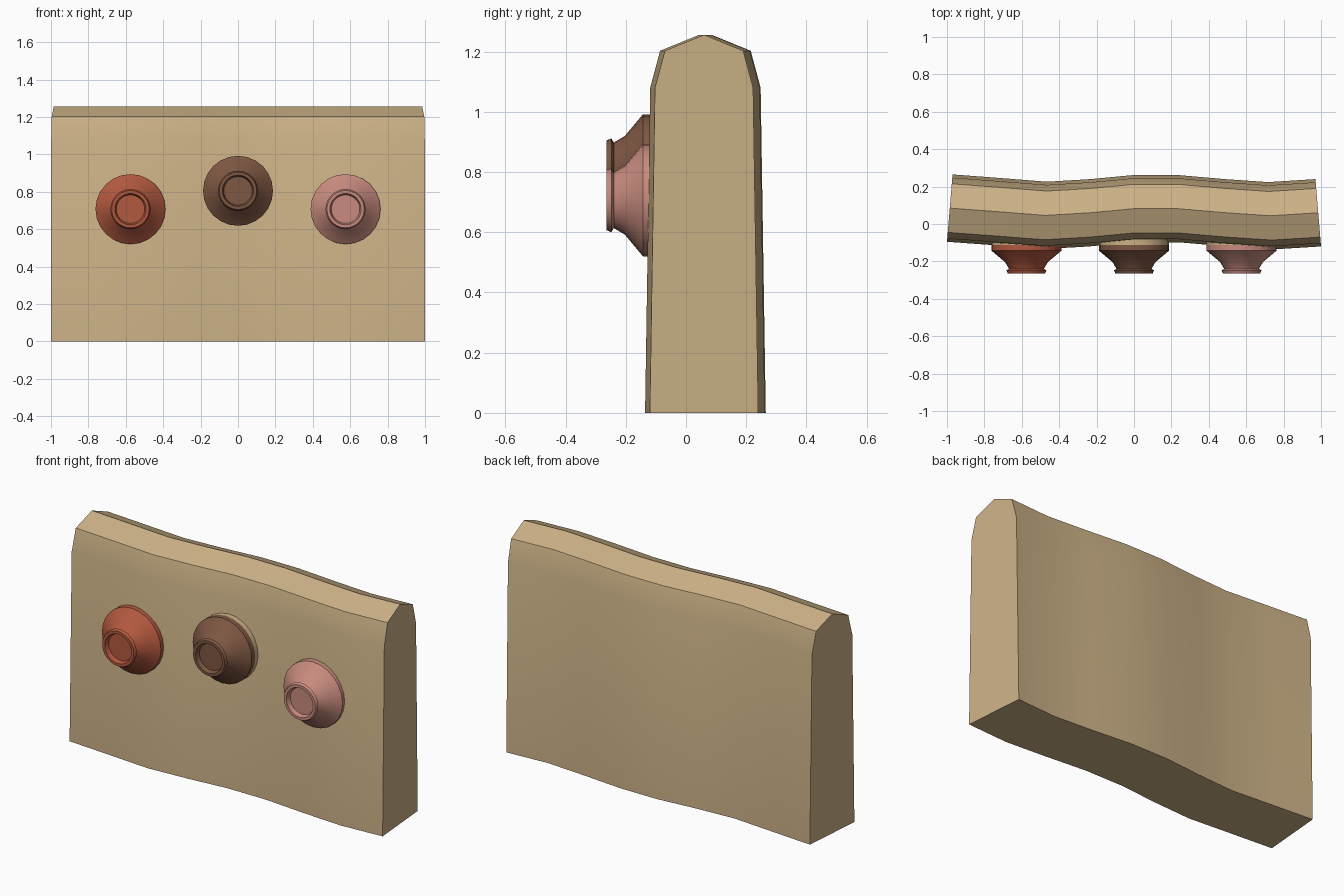
import bpy, bmesh, math
from mathutils import Matrix, Vector

cube = bpy.data.objects.get("Cube")
if cube:
    bpy.data.objects.remove(cube, do_unlink=True)


def material(name, rgb):
    m = bpy.data.materials.new(name)
    m.use_nodes = True
    m.diffuse_color = (*rgb, 1)
    m.node_tree.nodes["Principled BSDF"].inputs["Base Color"].default_value = (*rgb, 1)
    return m


def finish(bm, name, mats, angle):
    bmesh.ops.recalc_face_normals(bm, faces=bm.faces)
    mesh = bpy.data.meshes.new(name)
    bm.to_mesh(mesh)
    bm.free()
    for m in mats:
        mesh.materials.append(m)
    ob = bpy.data.objects.new(name, mesh)
    bpy.context.collection.objects.link(ob)
    bpy.ops.object.select_all(action='DESELECT')
    ob.select_set(True)
    bpy.context.view_layer.objects.active = ob
    bpy.ops.object.shade_smooth_by_angle(angle=math.radians(angle))
    return ob


sand = material("sand", (0.60, 0.44, 0.24))
red = material("brick_red", (0.45, 0.10, 0.05))
brown = material("brown", (0.21, 0.095, 0.055))
pink = material("dusty_pink", (0.58, 0.26, 0.21))

# Wall: a peaked cross-section swept along a gently wavy line
HALF = [(0.18, 0), (0.163, 1.08), (0.13, 1.203)]
section = [(-d, z) for d, z in HALF] + [(0, 1.256)] + [(d, z) for d, z in reversed(HALF)]
path = [(-1, 0.085), (-0.74, 0.066), (-0.48, 0.046), (-0.24, 0.06), (0, 0.082),
        (0.24, 0.082), (0.5, 0.06), (0.74, 0.044), (1, 0.06)]
bm = bmesh.new()
rings = []
for x, c in path:
    # the back is slightly shorter than the front
    rings.append([bm.verts.new((x * (0.985 - 0.083 * d), c + d, z)) for d, z in section])
for a, b in zip(rings, rings[1:]):
    for i in range(len(section)):
        j = (i + 1) % len(section)
        bm.faces.new((a[i], a[j], b[j], b[i]))
bm.faces.new(rings[0])
bm.faces.new(rings[-1])
finish(bm, "wall", [sand], 30)

# Knobs: lathed flared stems with a rimmed, recessed end, on a sand collar
PROFILE = [(0, -0.04), (0.187, -0.04), (0.187, -0.112), (0.187, -0.143), (0.115, -0.203),
           (0.093, -0.24), (0.107, -0.248), (0.1, -0.264), (0.084, -0.264),
           (0.076, -0.24), (0, -0.24)]


def knob(name, x, z, mat):
    bm = bmesh.new()
    verts = [bm.verts.new((r, y, 0)) for r, y in PROFILE]
    edges = [bm.edges.new(pair) for pair in zip(verts, verts[1:])]
    bmesh.ops.spin(bm, geom=verts + edges, cent=(0, 0, 0), axis=(0, 1, 0),
                   angle=math.tau, steps=24, use_duplicate=False)
    bmesh.ops.remove_doubles(bm, verts=bm.verts, dist=0.0005)
    for f in bm.faces:
        f.material_index = 0 if f.calc_center_median().y > -0.11 else 1
    bmesh.ops.transform(bm, matrix=Matrix.Translation(Vector((x, 0, z))), verts=bm.verts)
    finish(bm, name, [sand, mat], 35)


knob("right_knob", -0.575, 0.707, red)
knob("middle_knob", 0, 0.805, brown)
knob("left_knob", 0.575, 0.707, pink)
